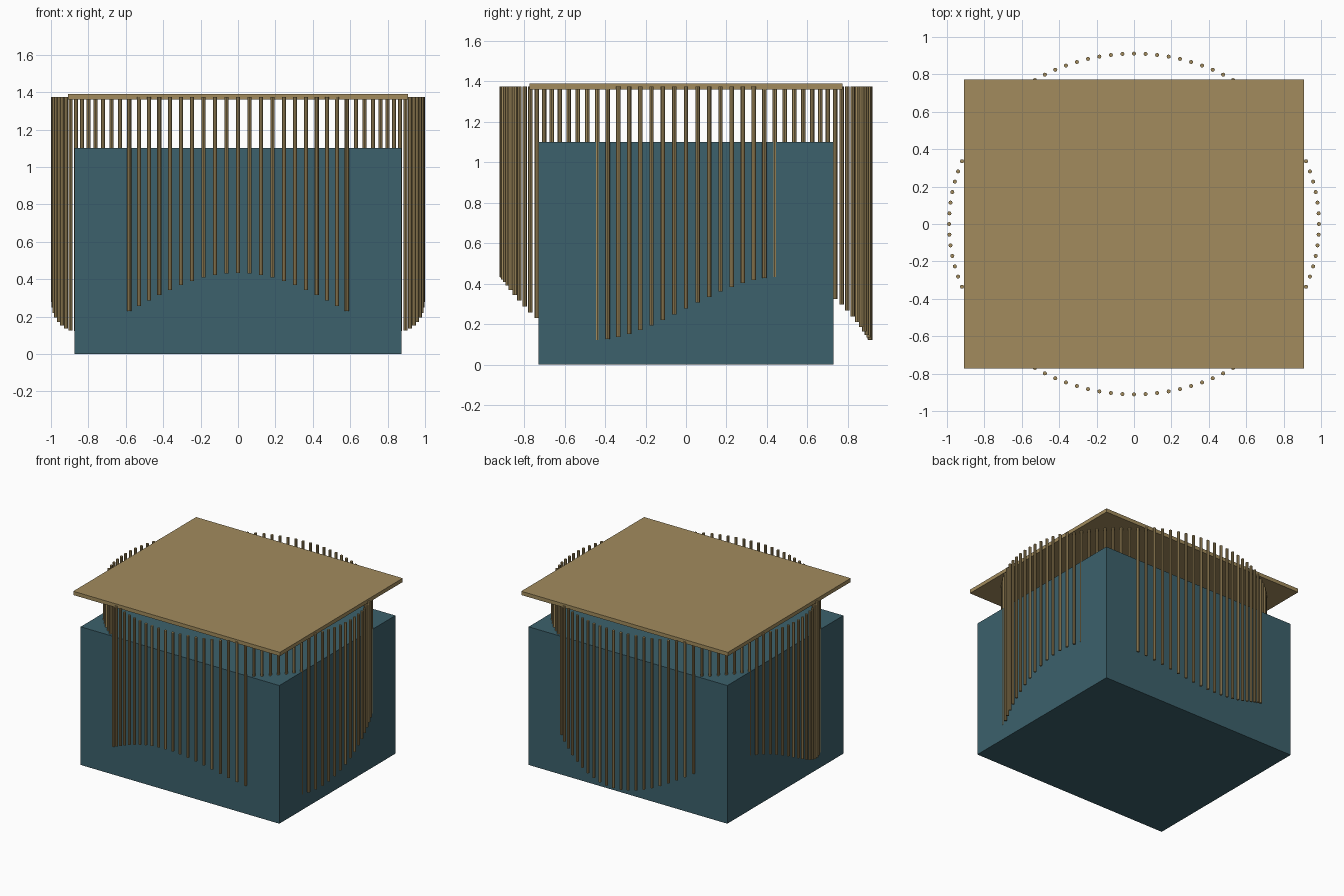
import bpy, math

if "Cube" in bpy.data.objects:
    bpy.data.objects.remove(bpy.data.objects["Cube"])


def material(name, rgb):
    m = bpy.data.materials.new(name)
    m.diffuse_color = (*rgb, 1)
    m.use_nodes = True
    m.node_tree.nodes["Principled BSDF"].inputs["Base Color"].default_value = m.diffuse_color
    return m


glass = material("teal", (0.045, 0.12, 0.15))
bronze = material("bronze", (0.36, 0.26, 0.11))


def box(name, sx, sy, z0, z1, mat):
    bpy.ops.mesh.primitive_cube_add(size=1, location=(0, 0, (z0 + z1) / 2))
    o = bpy.context.object
    o.name = name
    o.scale = (sx, sy, z1 - z0)
    bpy.ops.object.transform_apply(location=False, rotation=False, scale=True)
    o.data.materials.append(mat)
    return o


# Building core and overhanging roof slab
box("core", 1.75, 1.46, 0, 1.10, glass)
box("roof_slab", 1.82, 1.546, 1.36, 1.39, bronze)

# Ring of vertical fins on an ellipse, with a three-wave lower edge
COUNT, RX, RY, R, TOP = 100, 0.989, 0.911, 0.011, 1.375
fin_bottoms = []
bpy.ops.mesh.primitive_cylinder_add(vertices=8, radius=R, depth=1)
first = bpy.context.object
base = first.data
for i in range(COUNT):
    a = 2 * math.pi * i / COUNT
    bottom = 0.277 + 0.155 * math.sin(3 * a)
    fin = first if i == 0 else bpy.data.objects.new("fin", base.copy())
    if i:
        bpy.context.collection.objects.link(fin)
    fin.name = f"fin_{i:03d}"
    x, y = RX * math.cos(a), RY * math.sin(a)
    for v in fin.data.vertices:
        v.co.z = TOP if v.co.z > 0 else bottom
    fin.location = (x, y, 0)
    fin.data.materials.append(bronze)
    if i == 0:
        # Keep an unstretched template for the remaining fins
        bpy.ops.mesh.primitive_cylinder_add(vertices=8, radius=R, depth=1)
        template = bpy.context.object
        base = template.data
bpy.data.objects.remove(template)
